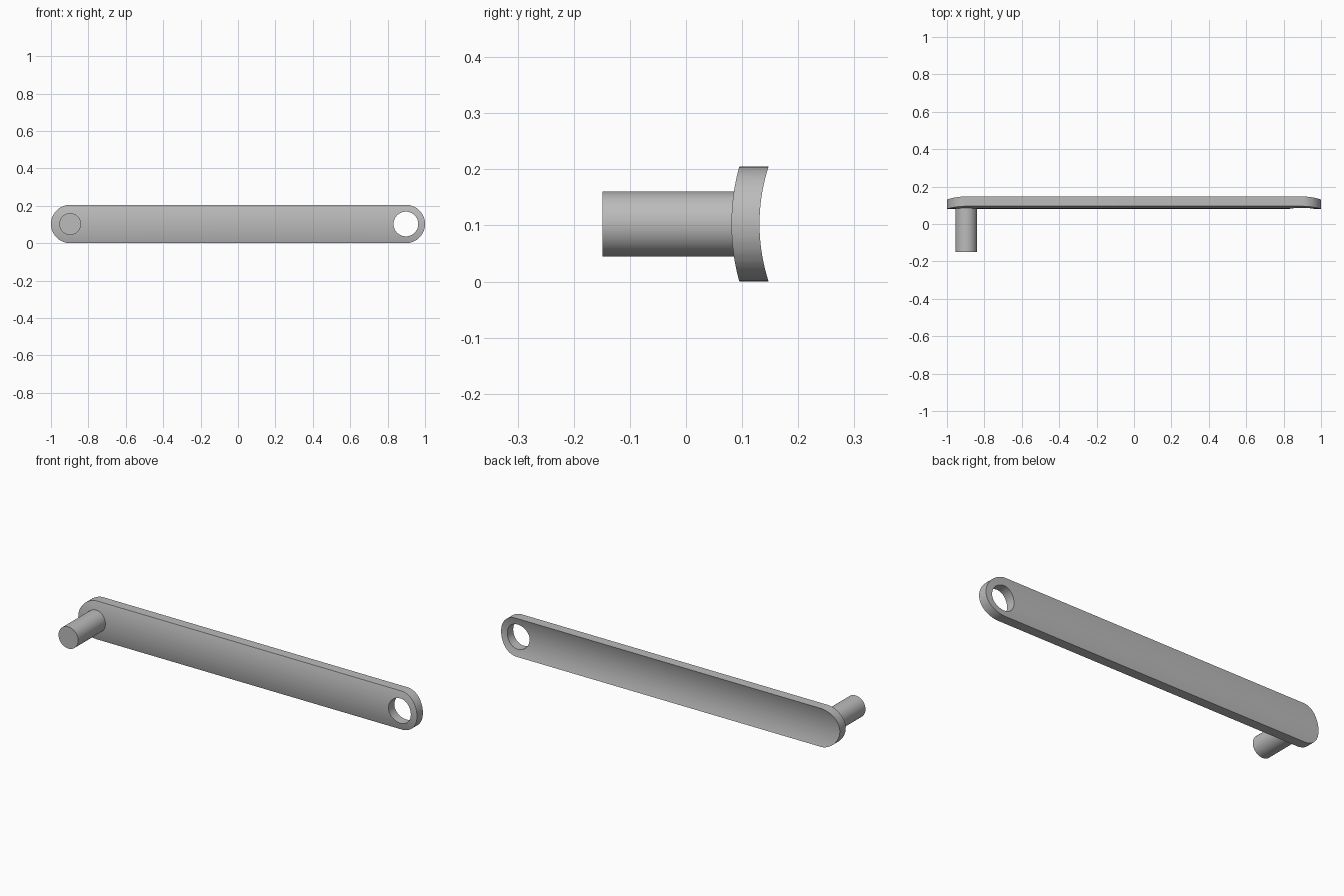
import bpy, bmesh, math
from mathutils import Matrix, Vector

if "Cube" in bpy.data.objects:
    bpy.data.objects.remove(bpy.data.objects["Cube"], do_unlink=True)

HALF = 0.1025              # half height of the bar, and radius of its round ends
END_X = 1.0 - HALF         # centre of each round end
AXIS_Y = 0.463             # axis of the curved cross-section
R_FRONT, R_BACK = 0.382, 0.332

grey = bpy.data.materials.new("plain grey")
grey.use_nodes = True
grey.diffuse_color = (0.5, 0.5, 0.5, 1)
grey.node_tree.nodes["Principled BSDF"].inputs["Base Color"].default_value = (0.5, 0.5, 0.5, 1)


def prism(name, outline, sweep):
    """Closed solid made by sweeping a flat outline along a vector."""
    bm = bmesh.new()
    face = bm.faces.new([bm.verts.new(p) for p in outline])
    swept = bmesh.ops.extrude_face_region(bm, geom=[face])
    moved = [g for g in swept["geom"] if isinstance(g, bmesh.types.BMVert)]
    bmesh.ops.translate(bm, verts=moved, vec=sweep)
    bmesh.ops.recalc_face_normals(bm, faces=bm.faces)
    mesh = bpy.data.meshes.new(name)
    bm.to_mesh(mesh)
    bm.free()
    mesh.materials.append(grey)
    obj = bpy.data.objects.new(name, mesh)
    bpy.context.collection.objects.link(obj)
    return obj


def arc(cx, cz, r, start, stop, steps, y):
    """Points of an arc in the upright plane."""
    angles = [math.radians(start + (stop - start) * i / steps) for i in range(steps + 1)]
    return [Vector((cx + r * math.cos(a), y, cz + r * math.sin(a))) for a in angles]


def select(obj):
    bpy.ops.object.select_all(action='DESELECT')
    obj.select_set(True)
    bpy.context.view_layer.objects.active = obj


def cut(obj, cutter, operation):
    cutter.hide_render = True
    mod = obj.modifiers.new("cut", 'BOOLEAN')
    mod.operation, mod.object, mod.solver = operation, cutter, 'EXACT'
    select(obj)
    bpy.ops.object.modifier_apply(modifier=mod.name)
    bpy.data.objects.remove(cutter, do_unlink=True)


# Curved strip: arched cross-section swept along the length
def section(r, tall, steps=24):
    limit = math.asin(tall / r)
    angles = [limit * (2 * i / steps - 1) for i in range(steps + 1)]
    return [Vector((-1.2, AXIS_Y - r * math.cos(a), HALF + r * math.sin(a))) for a in angles]


bar = prism("curved_bar", section(R_FRONT, 0.13) + section(R_BACK, 0.13)[::-1], Vector((2.4, 0, 0)))

# Trim to a long shape with round ends, then bore the hole
ends = arc(END_X, HALF, HALF, -90, 90, 40, -0.5) + arc(-END_X, HALF, HALF, 90, 270, 40, -0.5)
cut(bar, prism("end_trimmer", ends, Vector((0, 1, 0))), 'INTERSECT')
hole = arc(END_X, HALF, 0.066, 0, 360, 64, -0.5)[:-1]
cut(bar, prism("hole_cutter", hole, Vector((0, 1, 0))), 'DIFFERENCE')

# Round pin on the front, rooted inside the bar
pin = prism("pin", arc(-END_X, HALF, 0.058, 0, 360, 64, -0.149)[:-1], Vector((0, 0.25, 0)))

for part in (bar, pin):
    select(part)
    bpy.ops.object.shade_smooth_by_angle(angle=math.radians(30))
